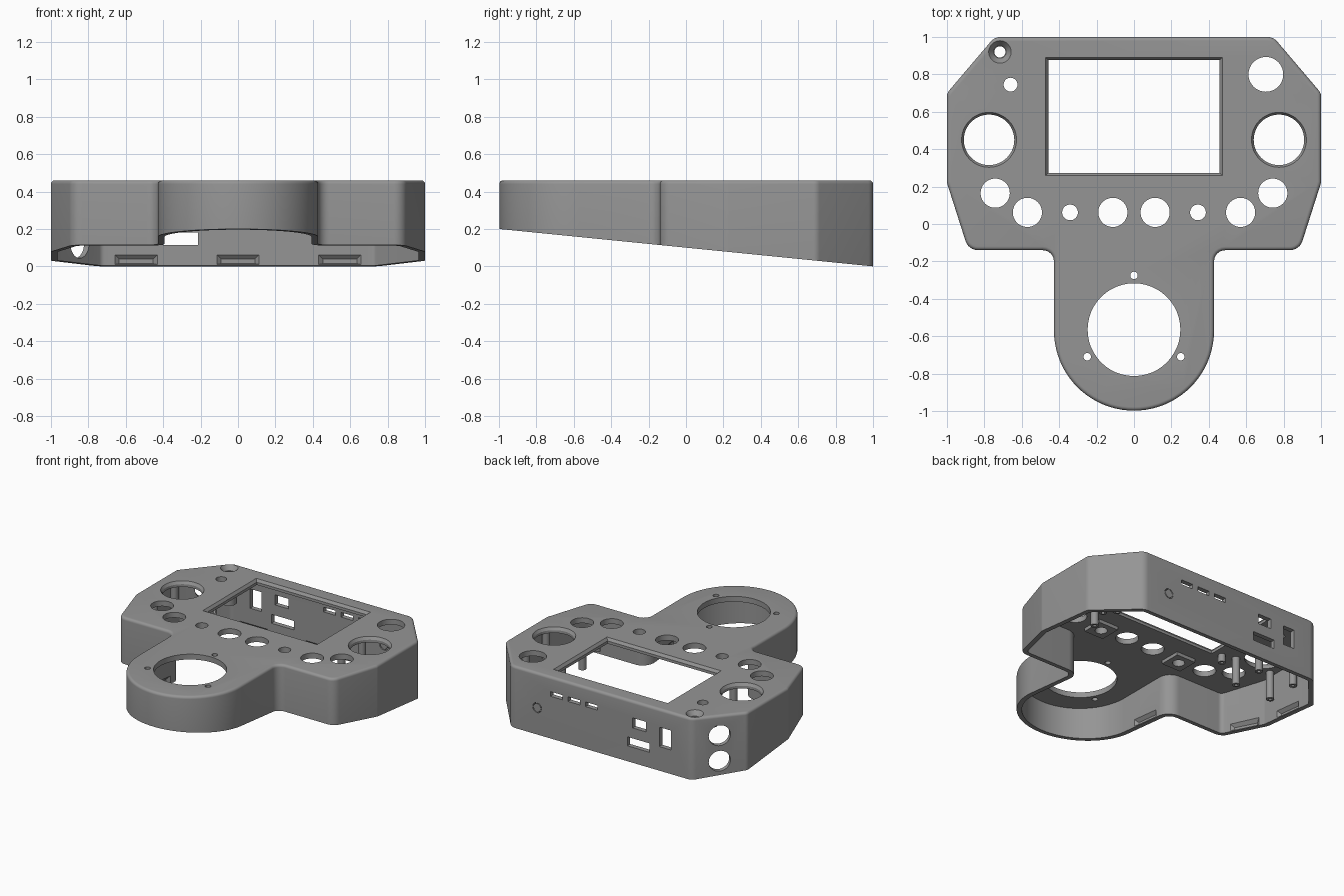
import bpy, bmesh, math
from mathutils import Vector

if "Cube" in bpy.data.objects:
    bpy.data.objects.remove(bpy.data.objects["Cube"])

TOP, CEIL, WALL = 0.46, 0.42, 0.035
grey = bpy.data.materials.new("case grey")
grey.diffuse_color = (0.30, 0.30, 0.30, 1)
grey.use_nodes = True
grey.node_tree.nodes["Principled BSDF"].inputs["Base Color"].default_value = grey.diffuse_color


def floor_z(y):
    return 0.1 - 0.1 * y


def loft(bm, rings, closed=False):
    """Skin a stack of equal loops; cap the ends, or join last to first."""
    vs = [[bm.verts.new(p) for p in r] for r in rings]
    n = len(vs[0])
    pairs = list(zip(vs, vs[1:])) + ([(vs[-1], vs[0])] if closed else [])
    for a, b in pairs:
        for i in range(n):
            j = (i + 1) % n
            bm.faces.new((a[i], a[j], b[j], b[i]))
    if not closed:
        bm.faces.new(vs[0][::-1])
        bm.faces.new(vs[-1])
    return vs


def finish(name, bm):
    bmesh.ops.recalc_face_normals(bm, faces=bm.faces)
    me = bpy.data.meshes.new(name)
    bm.to_mesh(me)
    bm.free()
    me.materials.append(grey)
    ob = bpy.data.objects.new(name, me)
    bpy.context.collection.objects.link(ob)
    return ob


def smooth(ob):
    bpy.ops.object.select_all(action='DESELECT')
    ob.select_set(True)
    bpy.context.view_layer.objects.active = ob
    bpy.ops.object.shade_smooth_by_angle(angle=math.radians(30))


def cut(ob, bm):
    cutter = finish("cutter", bm)
    cutter.hide_render = True
    mod = ob.modifiers.new("cut", 'BOOLEAN')
    mod.operation, mod.solver, mod.object = 'DIFFERENCE', 'EXACT', cutter
    bpy.context.view_layer.objects.active = ob
    bpy.ops.object.modifier_apply(modifier=mod.name)
    bpy.data.objects.remove(cutter)


def circle(x, y, z, r, n=48):
    return [(x + r * math.cos(t), y + r * math.sin(t), z)
            for t in (2 * math.pi * i / n for i in range(n))]


def rect(x0, x1, y0, y1, z):
    return [(x0, y0, z), (x1, y0, z), (x1, y1, z), (x0, y1, z)]


def fillet(prev, p, nxt, r, n=7):
    """Arc points rounding the corner p."""
    p = Vector(p)
    a, b = (Vector(prev) - p).normalized(), (Vector(nxt) - p).normalized()
    half = a.angle(b) / 2
    c = p + (a + b).normalized() * (r / math.sin(half))
    s, e = p + a * (r / math.tan(half)) - c, p + b * (r / math.tan(half)) - c
    sweep = s.angle_signed(e)
    out = []
    for i in range(n):
        t = -sweep * i / (n - 1)
        out.append((c.x + s.x * math.cos(t) - s.y * math.sin(t),
                    c.y + s.x * math.sin(t) + s.y * math.cos(t)))
    return out


def outline():
    """Counter-clockwise plan of the case."""
    corners = [((0.428, -0.57), 0), ((0.428, -0.14), 0.06), ((0.885, -0.14), 0.07),
               ((1, 0.22), 0.05), ((1, 0.70), 0.05), ((0.745, 1), 0.07), ((0, 1), 0)]
    half = []
    for i in range(1, 6):
        half += fillet(corners[i - 1][0], corners[i][0], corners[i + 1][0], corners[i][1])
    arc = [(0.428 * math.cos(t), -0.57 + 0.428 * math.sin(t))
           for t in (math.pi + math.pi * i / 40 for i in range(41))]
    return arc + half + [(-x, y) for x, y in reversed(half)]


def inset(pts, d):
    out = []
    for i, p in enumerate(pts):
        p = Vector(p)
        a = (p - Vector(pts[i - 1])).normalized()
        b = (Vector(pts[(i + 1) % len(pts)]) - p).normalized()
        n = (Vector((-a.y, a.x)) + Vector((-b.y, b.x))).normalized()
        k = n.dot(Vector((-a.y, a.x)))
        out.append((p.x + n.x * d / k, p.y + n.y * d / k))
    return out


# Case body: sloped underside, rounded top edge
plan = outline()
bm = bmesh.new()
R = 0.02
rings = [[(x, y, floor_z(y)) for x, y in plan]]
for i in range(6):
    t = math.pi / 2 * i / 5
    rings.append([(x, y, TOP - R + R * math.sin(t))
                  for x, y in inset(plan, R * (1 - math.cos(t)))])
loft(bm, rings)
case = finish("case_shell", bm)

# Hollow inside, open at the bottom
bm = bmesh.new()
inner = inset(plan, WALL)
loft(bm, [[(x, y, z) for x, y in inner] for z in (-0.1, CEIL)])
cut(case, bm)

# Openings in the top panel
bm = bmesh.new()
holes = [(0.705, 0.80, 0.093), (-0.66, 0.745, 0.037), (0, -0.565, 0.248), (0, -0.275, 0.02)]
for s in (-1, 1):
    holes += [(s * 0.742, 0.165, 0.078), (s * 0.57, 0.062, 0.078), (s * 0.342, 0.062, 0.042),
              (s * 0.113, 0.062, 0.078), (s * 0.25, -0.71, 0.02)]
    # stick openings with a chamfered rim
    loft(bm, [circle(s * 0.775, 0.45, z, r) for z, r in
              ((0.38, 0.135), (0.44, 0.135), (TOP, 0.147), (0.5, 0.147))])
for x, y, r in holes:
    loft(bm, [circle(x, y, z, r) for z in (0.38, 0.5)])
# countersunk screw hole
loft(bm, [circle(-0.717, 0.92, z, r) for z, r in
          ((0.38, 0.03), (CEIL, 0.03), (TOP, 0.06), (0.5, 0.06))])
# screen window with chamfered rim
loft(bm, [rect(-0.472 + c, 0.472 - c, 0.258 + c, 0.89 - c, z) for c, z in
          ((0.014, 0.38), (0.014, 0.44), (0, TOP), (0, 0.5))])

# Ports in the back wall: x range, z range
for x0, x1, z0, z1 in ((0.32, 0.42, 0.315, 0.35), (0.175, 0.275, 0.315, 0.35),
                       (0.03, 0.13, 0.315, 0.35), (-0.37, -0.26, 0.26, 0.335),
                       (-0.40, -0.215, 0.115, 0.182), (-0.575, -0.48, 0.18, 0.325)):
    loft(bm, [[(x, y, z) for x, z in ((x0, z0), (x1, z0), (x1, z1), (x0, z1))]
              for y in (0.9, 1.1)])
# Knock-out ring made of four arcs
for q in range(4):
    ts = [math.radians(q * 90 + 8 + 74 * i / 6) for i in range(7)]
    arc = [(0.037, t) for t in ts] + [(0.03, t) for t in reversed(ts)]
    loft(bm, [[(0.53 + r * math.cos(t), y, 0.2 + r * math.sin(t)) for r, t in arc]
              for y in (0.9, 1.1)])
# Two round ports through the back left corner wall
n = Vector((-0.3, 0.255, 0)).normalized()
u = Vector((-n.y, n.x, 0))
for z in (0.12, 0.31):
    c = Vector((-0.873, 0.85, z))
    loft(bm, [[c + n * d + u * x + Vector((0, 0, y)) for x, y, _ in circle(0, 0, 0, 0.076)]
              for d in (-0.08, 0.08)])
cut(case, bm)

# Snap recesses along the inner rim: position and outward direction
bm = bmesh.new()
spots = [(0, 0.965, 0, 1)]
for s in (-1, 1):
    spots += [(s * 0.545, 0.965, 0, 1), (s * 0.393, -0.35, s, 0),
              (s * 0.917, 0.071, s * 0.949, -0.316), (s * 0.965, 0.47, s, 0)]
for x, y, nx, ny in spots:
    n, u = Vector((nx, ny, 0)), Vector((-ny, nx, 0))
    loops = []
    for d, w, z0, z1 in ((-0.01, 0.125, 0.004, 0.07), (0.02, 0.09, 0.012, 0.035)):
        loop = []
        for a, h in ((-w, z0), (w, z0), (w, z1), (-w, z1)):
            p = Vector((x, y, 0)) + n * d + u * a
            loop.append((p.x, p.y, floor_z(y + u.y * a) + h))
        loops.append(loop)
    loft(bm, loops)
cut(case, bm)
smooth(case)


def tube(name, x, y, z0, r, bore):
    bm = bmesh.new()
    loft(bm, [circle(x, y, z, k, 24) for z, k in
              ((z0, r), (CEIL + 0.005, r), (CEIL + 0.005, bore), (z0, bore))], closed=True)
    smooth(finish(name, bm))


# Hanging posts under the top panel
tube("corner_screw_post", -0.717, 0.92, 0.2, 0.05, 0.03)
for s in (-1, 1):
    for dx in (-0.15, 0.15):
        for dy in (-0.12, 0.12):
            tube("stick_post", s * 0.775 + dx, 0.45 + dy, 0.21, 0.027, 0.012)
    tube("screen_boss", s * 0.525, 0.30, 0.36, 0.025, 0.012)

    # Square pads around the small button holes
    bm = bmesh.new()
    sq = []
    for i in range(48):
        t = 2 * math.pi * i / 48
        k = 0.08 / max(abs(math.cos(t)), abs(math.sin(t)))
        sq.append((s * 0.342 + k * math.cos(t), 0.062 + k * math.sin(t)))
    ring = circle(s * 0.342, 0.062, 0, 0.042)
    zs = (0.395, CEIL + 0.005)
    loft(bm, [[(x, y, zs[0]) for x, y in sq], [(x, y, zs[1]) for x, y in sq],
              [(p[0], p[1], zs[1]) for p in ring], [(p[0], p[1], zs[0]) for p in ring]], closed=True)
    smooth(finish("button_pad", bm))
